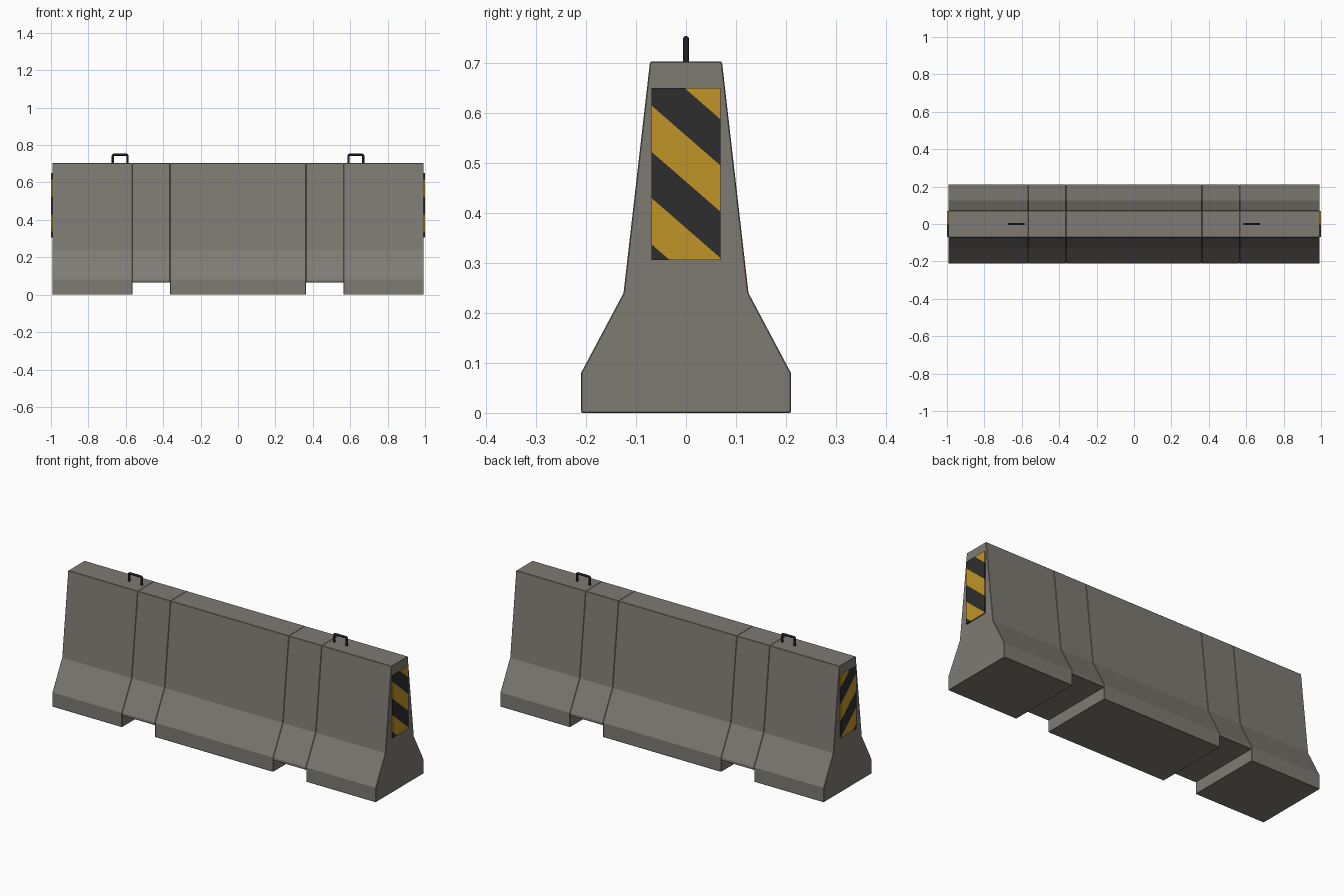
import bpy, bmesh, math
from mathutils import Vector

if "Cube" in bpy.data.objects:
    bpy.data.objects.remove(bpy.data.objects["Cube"], do_unlink=True)


def material(name, rgb):
    mat = bpy.data.materials.new(name)
    mat.use_nodes = True
    mat.diffuse_color = (*rgb, 1)
    mat.node_tree.nodes["Principled BSDF"].inputs["Base Color"].default_value = (*rgb, 1)
    return mat


concrete = material("concrete grey", (0.21, 0.197, 0.175))
yellow = material("warning yellow", (0.53, 0.30, 0.02))
black = material("stripe black", (0.027, 0.027, 0.027))
steel = material("dark steel", (0.014, 0.014, 0.014))


def mesh_object(name, bm, mats, bevel=0.0):
    bmesh.ops.recalc_face_normals(bm, faces=bm.faces)
    mesh = bpy.data.meshes.new(name)
    bm.to_mesh(mesh)
    bm.free()
    obj = bpy.data.objects.new(name, mesh)
    bpy.context.collection.objects.link(obj)
    for mat in mats:
        mesh.materials.append(mat)
    if bevel:
        mod = obj.modifiers.new("soft edges", "BEVEL")
        mod.width = bevel
        mod.segments = 1
        mod.limit_method = "ANGLE"
        mod.angle_limit = math.radians(40)
    return obj


# Concrete body: one profile, extruded along x in five blocks
PROFILE = [(0.21, 0.08), (0.125, 0.24), (0.072, 0.703)]
END, NOTCH_OUT, NOTCH_IN, NOTCH_TOP = 0.993, 0.565, 0.363, 0.065


def concrete_block(name, x0, x1, bottom):
    half = [(PROFILE[0][0], bottom)] + PROFILE
    outline = half + [(-y, z) for y, z in reversed(half)]
    bm = bmesh.new()
    face = bm.faces.new([bm.verts.new((x0, y, z)) for y, z in outline])
    ext = bmesh.ops.extrude_face_region(bm, geom=[face])
    moved = [v for v in ext["geom"] if isinstance(v, bmesh.types.BMVert)]
    bmesh.ops.translate(bm, verts=moved, vec=(x1 - x0, 0, 0))
    mesh_object(name, bm, [concrete], 0.002)


concrete_block("middle_block", -NOTCH_IN, NOTCH_IN, 0)

# Striped plate: a thin box sliced by diagonal planes
SLOPE, START, STEP = 0.87, 0.555, 0.0925


def striped_plate(name, side):
    bm = bmesh.new()
    bmesh.ops.create_cube(bm, size=1)
    bmesh.ops.scale(bm, verts=bm.verts, vec=(0.009, 0.138, 0.345))
    bmesh.ops.translate(bm, verts=bm.verts, vec=(side * 0.9955, 0, 0.478))
    normal = Vector((0, SLOPE, 1)).normalized()
    for k in range(-4, 3):
        geom = bm.verts[:] + bm.edges[:] + bm.faces[:]
        bmesh.ops.bisect_plane(bm, geom=geom, plane_co=(0, 0, START + k * STEP), plane_no=normal)
    for face in bm.faces:
        c = face.calc_center_median()
        band = math.floor((c.z + SLOPE * c.y - START) / STEP)
        face.material_index = 1 if band % 2 == 0 else 0
    mesh_object(name, bm, [yellow, black])


# Lifting handle: bent round bar
def lifting_handle(name, x):
    r, half, base, top = 0.0065, 0.039, 0.69, 0.748
    left = [(-half, base), (-half, top - r), (-half + 0.002, top - 0.002), (-half + r, top)]
    path = left + [(-px, pz) for px, pz in reversed(left)]
    curve = bpy.data.curves.new(name, "CURVE")
    curve.dimensions = "3D"
    curve.bevel_depth = r
    curve.bevel_resolution = 2
    curve.use_fill_caps = True
    spline = curve.splines.new("POLY")
    spline.points.add(len(path) - 1)
    for point, (px, pz) in zip(spline.points, path):
        point.co = (x + px, 0, pz, 1)
    curve.materials.append(steel)
    bpy.context.collection.objects.link(bpy.data.objects.new(name, curve))


# Parts repeated at both ends
for label, side in (("left", 1), ("right", -1)):
    concrete_block(label + "_end_block", side * NOTCH_OUT, side * END, 0)
    concrete_block(label + "_notch_block", side * NOTCH_IN, side * NOTCH_OUT, NOTCH_TOP)
    striped_plate(label + "_warning_plate", side)
    lifting_handle(label + "_lifting_handle", side * 0.63)
